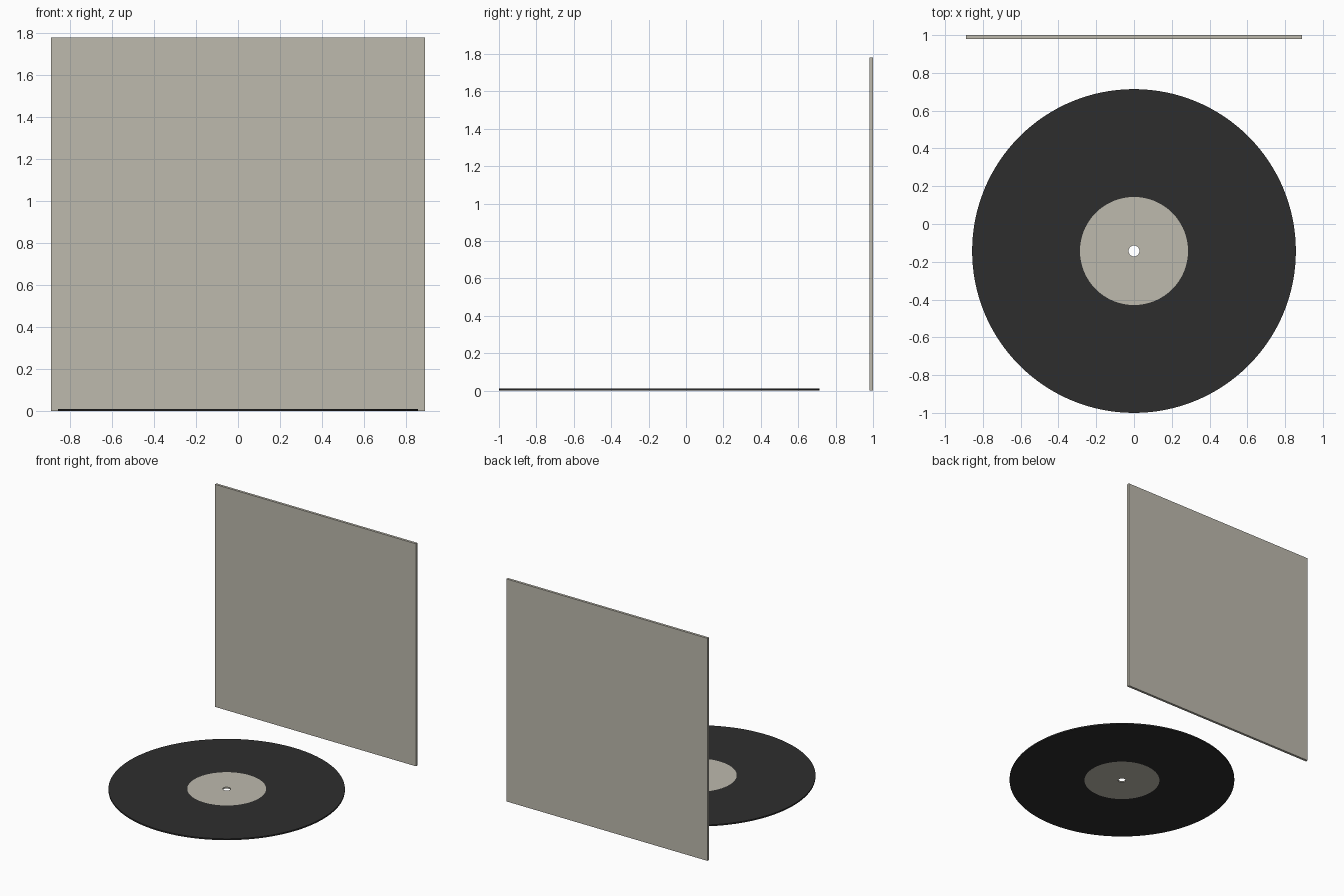
import bpy, bmesh, math

if "Cube" in bpy.data.objects:
    bpy.data.objects.remove(bpy.data.objects["Cube"])


def material(name, rgb):
    m = bpy.data.materials.new(name)
    m.diffuse_color = (*rgb, 1.0)
    m.use_nodes = True
    m.node_tree.nodes["Principled BSDF"].inputs["Base Color"].default_value = m.diffuse_color
    return m


BLACK = material("black vinyl", (0.027, 0.027, 0.027))
CARD = material("warm grey card", (0.51, 0.49, 0.42))


def finish(name, bm, mats):
    bmesh.ops.recalc_face_normals(bm, faces=bm.faces)
    me = bpy.data.meshes.new(name)
    bm.to_mesh(me)
    bm.free()
    for m in mats:
        me.materials.append(m)
    ob = bpy.data.objects.new(name, me)
    bpy.context.collection.objects.link(ob)
    return ob


# Record: closed ring profile swept around the spindle hole
HOLE, LABEL, RADIUS, THICK = 0.029, 0.286, 0.857, 0.011
CENTRE_Y = -0.143
SEG = 128
profile = [(HOLE, 0), (LABEL, 0), (RADIUS, 0),
           (RADIUS, THICK), (LABEL, THICK), (HOLE, THICK)]
bm = bmesh.new()
rings = []
for i in range(SEG):
    a = 2 * math.pi * i / SEG
    rings.append([bm.verts.new((r * math.cos(a), r * math.sin(a), z))
                  for r, z in profile])
n = len(profile)
for i in range(SEG):
    p, q = rings[i], rings[(i + 1) % SEG]
    for j in range(n):
        k = (j + 1) % n
        f = bm.faces.new((p[j], q[j], q[k], p[k]))
        # faces inside the label radius are the paper label
        f.material_index = 1 if f.calc_center_median().xy.length < LABEL else 0
record = finish("record", bm, [BLACK, CARD])
record.location.y = CENTRE_Y
for f in record.data.polygons:
    f.use_smooth = abs(f.normal.z) < 0.5
for e in record.data.edges:
    a, b = (record.data.vertices[v].co for v in e.vertices)
    e.use_edge_sharp = abs(a.z - b.z) < 1e-5

# Sleeve: thin square card standing behind the record
SIDE, DEPTH = 1.78, 0.02
bm = bmesh.new()
bmesh.ops.create_cube(bm, size=1)
bmesh.ops.scale(bm, vec=(SIDE, DEPTH, SIDE), verts=bm.verts)
sleeve = finish("sleeve", bm, [CARD])
sleeve.location = (0, 1 - DEPTH / 2, SIDE / 2)
